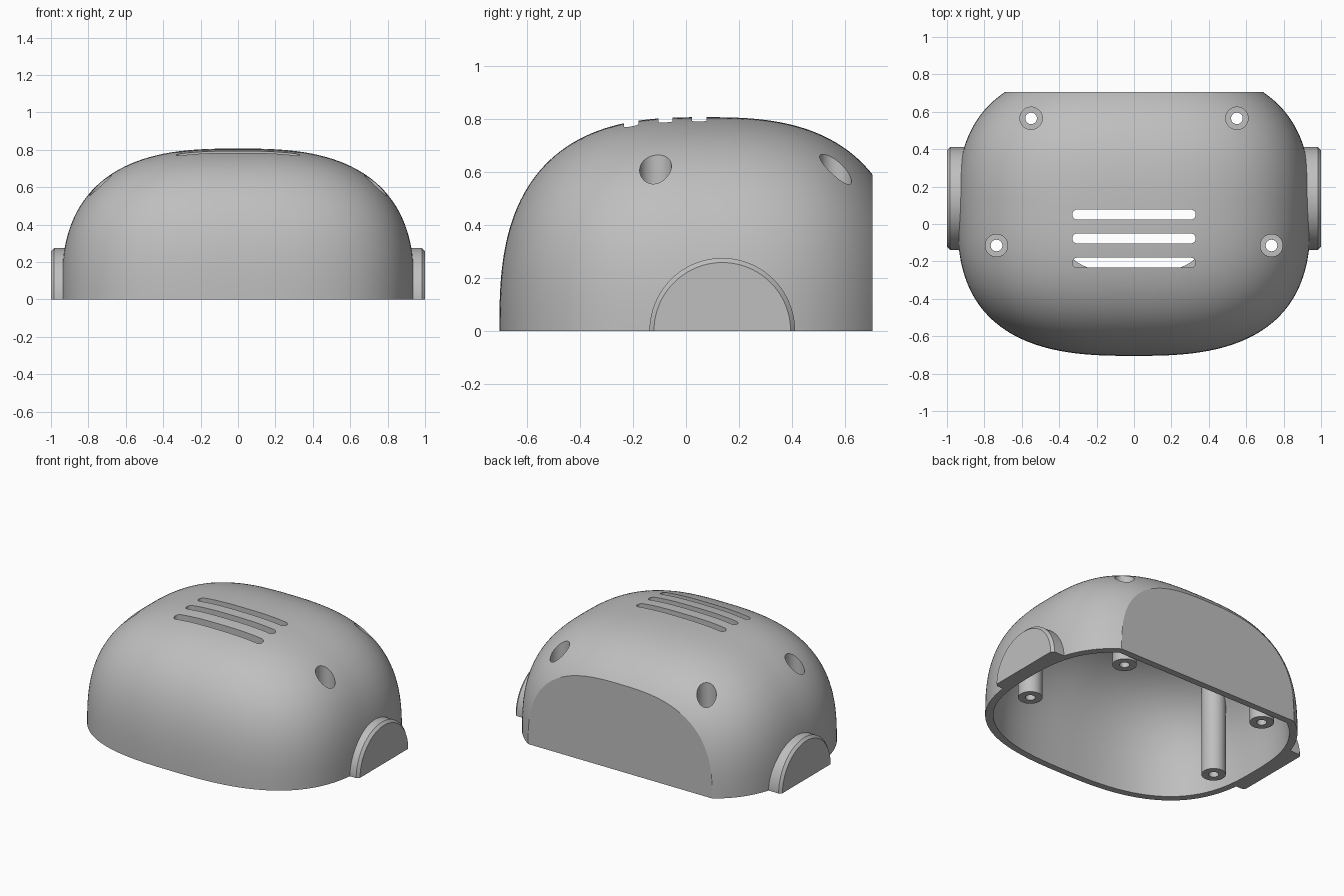
import bpy, bmesh, math
from mathutils import Matrix, Vector

if "Cube" in bpy.data.objects:
    bpy.data.objects.remove(bpy.data.objects["Cube"], do_unlink=True)

WALL = 0.045
BACK = 0.705
CENTRE = Vector((0, 0.07, 0))
RADII = Vector((0.945, 0.775, 0.807))
POWER = 2.75
POSTS = [(s * x, y) for s in (-1, 1) for x, y in ((0.735, -0.115), (0.55, 0.565))]

grey = bpy.data.materials.new("light grey plastic")
grey.use_nodes = True
colour = (0.52, 0.52, 0.52, 1)
grey.diffuse_color = colour
grey.node_tree.nodes["Principled BSDF"].inputs["Base Color"].default_value = colour


def finish(bm, name):
    bmesh.ops.recalc_face_normals(bm, faces=bm.faces)
    mesh = bpy.data.meshes.new(name)
    bm.to_mesh(mesh)
    bm.free()
    mesh.materials.append(grey)
    obj = bpy.data.objects.new(name, mesh)
    bpy.context.collection.objects.link(obj)
    return obj


def rounded_block(name, radii, back):
    """Soft box (superellipsoid) sliced flat at the back."""
    bm = bmesh.new()
    bmesh.ops.create_cube(bm, size=2)
    bmesh.ops.subdivide_edges(bm, edges=bm.edges[:], cuts=49, use_grid_fill=True)
    for v in bm.verts:
        d = Vector(math.tan(c * math.pi / 4) for c in v.co)
        d /= sum(abs(c) ** POWER for c in d) ** (1 / POWER)
        v.co = CENTRE + d * radii
    bmesh.ops.bisect_plane(bm, geom=bm.verts[:] + bm.edges[:] + bm.faces[:],
                           plane_co=(0, back, 0), plane_no=(0, 1, 0), clear_outer=True)
    bmesh.ops.holes_fill(bm, edges=[e for e in bm.edges if e.is_boundary], sides=0)
    return finish(bm, name)


def add_cylinder(bm, radius, x, y, low, high, segments=48):
    place = Matrix.Translation((x, y, (low + high) / 2)) @ Matrix.Rotation(math.pi / segments, 4, "Z")
    return bmesh.ops.create_cone(bm, cap_ends=True, segments=segments, radius1=radius,
                                 radius2=radius, depth=high - low, matrix=place)["verts"]


def columns(name, radius, low, high):
    bm = bmesh.new()
    for x, y in POSTS:
        add_cylinder(bm, radius, x, y, low, high)
    return finish(bm, name)


def boolean(target, tool, operation="DIFFERENCE"):
    mod = target.modifiers.new(tool.name, "BOOLEAN")
    mod.object, mod.operation, mod.solver = tool, operation, "EXACT"
    bpy.context.view_layer.objects.active = target
    bpy.ops.object.modifier_apply(modifier=mod.name)
    bpy.data.objects.remove(tool, do_unlink=True)


# Outer body with a chamfered round boss on each side
shell = rounded_block("housing_shell", RADII, BACK)
for side in (-1, 1):
    bm = bmesh.new()
    add_cylinder(bm, 0.275, 0, 0, 0.85, 1.0, 96)
    rim = [e for e in bm.edges if all(v.co.z > 0.99 for v in e.verts)]
    bmesh.ops.bevel(bm, geom=rim, offset=0.017, segments=1, affect="EDGES")
    bm.transform(Matrix.Translation((0, 0.137, 0)) @ Matrix.Rotation(side * math.pi / 2, 4, "Y"))
    boolean(shell, finish(bm, "side_boss"), "UNION")

# Hollow interior that leaves the screw posts standing
cavity = rounded_block("cavity", RADII - Vector((WALL,) * 3), BACK - WALL)
boolean(cavity, columns("screw_posts", 0.075, -1, 1))
boolean(shell, cavity)

# Screw head recesses and through holes
boolean(shell, columns("screw_recess", 0.06, 0.3, 1.2))
boolean(shell, columns("screw_hole", 0.031, -1.2, 1.2))

# Vent slots in the top
bm = bmesh.new()
for y in (-0.207, -0.077, 0.05):
    for v in add_cylinder(bm, 0.027, 0, y, 0.728, 1.0, 32):
        v.co.x += math.copysign(0.303, v.co.x)
boolean(shell, finish(bm, "vent_slots"))

# Open flat underside
bm = bmesh.new()
bmesh.ops.create_cube(bm, size=4, matrix=Matrix.Translation((0, 0, -2)))
boolean(shell, finish(bm, "underside_cutter"))

bpy.ops.object.select_all(action="DESELECT")
shell.select_set(True)
bpy.context.view_layer.objects.active = shell
bpy.ops.object.shade_smooth_by_angle(angle=math.radians(25))
